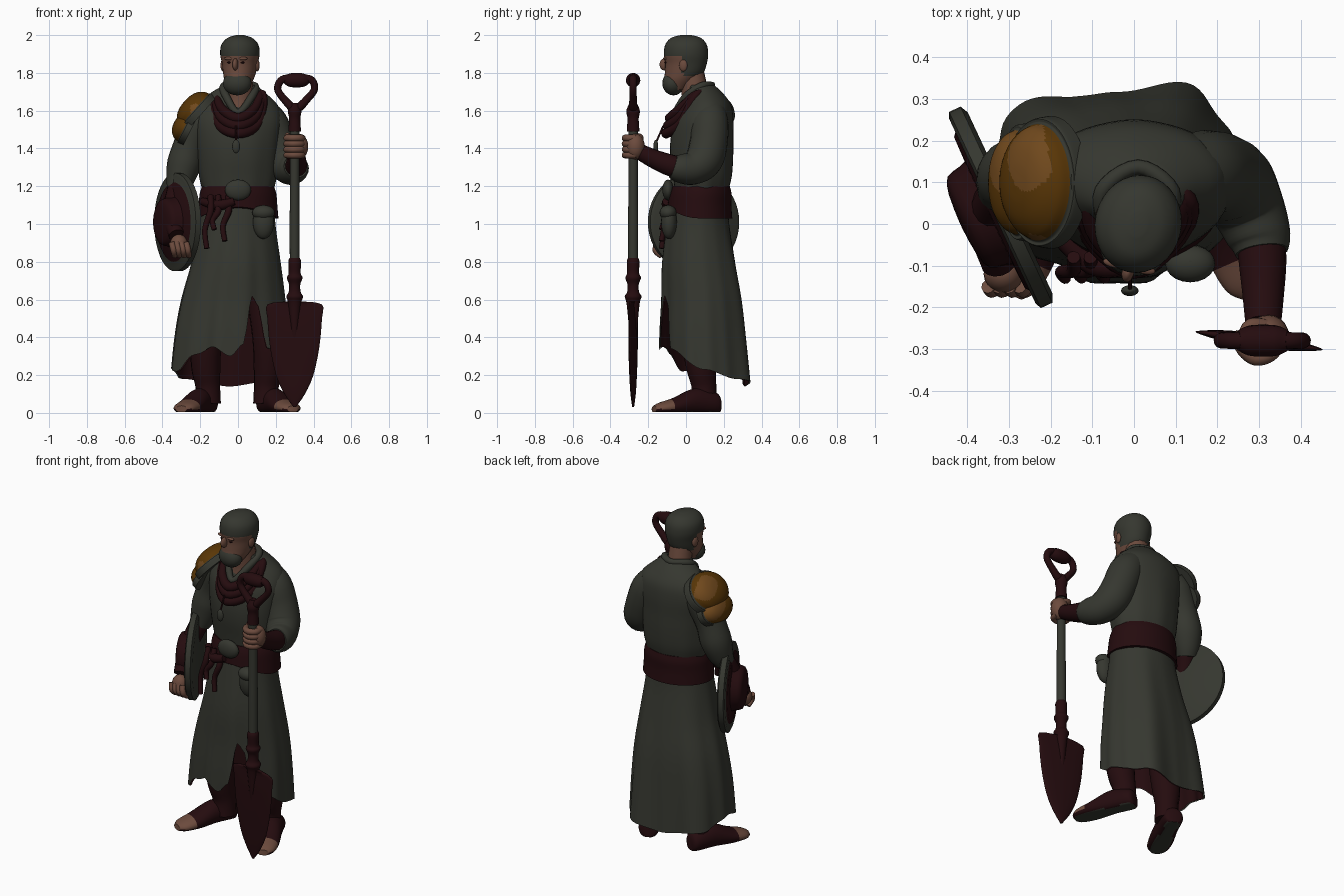
import bpy
import bmesh
from math import sin, cos, pi, radians, degrees, hypot
from mathutils import Vector, Matrix

cube = bpy.data.objects.get("Cube")
if cube:
    bpy.data.objects.remove(cube, do_unlink=True)


def material(name, colour):
    mat = bpy.data.materials.new(name)
    mat.use_nodes = True
    mat.diffuse_color = (*colour, 1)
    shader = next(n for n in mat.node_tree.nodes if n.type == 'BSDF_PRINCIPLED')
    shader.inputs["Base Color"].default_value = (*colour, 1)
    shader.inputs["Roughness"].default_value = 0.9
    return mat


GREY = material("grey cloth", (.036, .038, .029))
RED = material("dark red leather", (.018, .0035, .0045))
GOLD = material("dark gold", (.1, .037, .002))
LIGHT_GOLD = material("light gold", (.16, .065, .012))
SKIN = material("skin", (.15, .07, .047))


def finish(name, bm, mats, rule=None, matrix=None, floor=False):
    """Colour faces by a local rule, place the part and shade it smooth."""
    if rule:
        for face in bm.faces:
            face.material_index = int(rule(face.calc_center_median()))
    if matrix:
        bm.transform(matrix)
    if floor:
        for v in bm.verts:
            v.co.z = max(v.co.z, .004)
    bmesh.ops.recalc_face_normals(bm, faces=bm.faces)
    mesh = bpy.data.meshes.new(name)
    bm.to_mesh(mesh)
    bm.free()
    for mat in mats:
        mesh.materials.append(mat)
    obj = bpy.data.objects.new(name, mesh)
    bpy.context.collection.objects.link(obj)
    bpy.ops.object.select_all(action='DESELECT')
    obj.select_set(True)
    bpy.context.view_layer.objects.active = obj
    bpy.ops.object.shade_smooth_by_angle(angle=radians(50))
    return obj


def smooth_path(pts, steps, closed=False):
    """Catmull-Rom interpolation of tuples of any length."""
    n = len(pts)
    get = lambda i: pts[i % n] if closed else pts[min(max(i, 0), n - 1)]
    out = []
    for i in range(n if closed else n - 1):
        for s in range(steps):
            t = s / steps
            out.append(tuple(b + .5 * t * (c - a + t * (2*a - 5*b + 4*c - d + t * (3*b - a - 3*c + d)))
                             for a, b, c, d in zip(get(i - 1), get(i), get(i + 1), get(i + 2))))
    return out if closed else out + [pts[-1]]


def bridge(rings, closed=False, caps=True):
    bm = bmesh.new()
    loops = [[bm.verts.new(p) for p in ring] for ring in rings]
    for a, b in zip(loops, loops[1:] + (loops[:1] if closed else [])):
        for i in range(len(a)):
            j = (i + 1) % len(a)
            bm.faces.new((a[i], a[j], b[j], b[i]))
    if caps and not closed:
        bm.faces.new(loops[0])
        bm.faces.new(loops[-1])
    return bm


def loft(name, sections, mats, steps=4, n=32, hem=None, fold=lambda a: 0, grow=1, caps=True, **kw):
    """Stack of ellipses (z, centre x, centre y, radius x, radius y)."""
    path = smooth_path(sections, steps)
    top, low = path[0][0], path[-1][0]

    def section(z):
        for p, q in zip(path, path[1:]):
            if p[0] >= z >= q[0]:
                t = (p[0] - z) / max(p[0] - q[0], 1e-6)
                return [a + (b - a) * t for a, b in zip(p, q)]
        return path[-1]

    rings = []
    for p in path:
        ring = []
        for i in range(n):
            a = 2 * pi * i / n - pi
            s = section(top + (p[0] - top) * (hem(a) - top) / (low - top)) if hem else p
            k = grow * (1 + fold(a) * (top - s[0]) / (top - low))
            ring.append((s[1] + s[3] * k * cos(a), s[2] + s[4] * k * sin(a), s[0]))
        rings.append(ring)
    return finish(name, bridge(rings, caps=caps), mats, **kw)


def tube(name, pts, mat, closed=False, n=14, steps=5):
    """Round limb through points (x, y, z, radius)."""
    path = smooth_path(pts, steps, closed)
    pos = [Vector(p[:3]) for p in path]
    m = len(pos)
    rings, side, last = [], None, None
    for i in range(m):
        a, b = (pos[i - 1], pos[(i + 1) % m]) if closed else (pos[max(i - 1, 0)], pos[min(i + 1, m - 1)])
        tan = (b - a).normalized()
        side = tan.orthogonal().normalized() if side is None else last.rotation_difference(tan) @ side
        last = tan
        up = tan.cross(side)
        rings.append([pos[i] + path[i][3] * (side * cos(2*pi*k/n) + up * sin(2*pi*k/n)) for k in range(n)])
    return finish(name, bridge(rings, closed), [mat])


def ball(name, loc, size, mat, matrix=None):
    bm = bmesh.new()
    bmesh.ops.create_uvsphere(bm, u_segments=20, v_segments=12, radius=1)
    place = Matrix.Translation(loc) @ Matrix.Diagonal((*size, 1))
    return finish(name, bm, [mat], matrix=matrix @ place if matrix else place)


# Head, turned a little to its right
HEAD = Matrix.Translation((.01, 0, 0)) @ Matrix.Rotation(radians(-12), 4, 'Z')
loft("head", [(2, 0, 0, .02, .03), (1.985, 0, 0, .065, .08), (1.95, 0, 0, .097, .11),
              (1.9, 0, 0, .104, .118), (1.85, 0, 0, .094, .111), (1.8, 0, -.01, .086, .103),
              (1.76, 0, -.03, .075, .085), (1.71, 0, -.05, .05, .05)], [SKIN, GREY], steps=5,
     rule=lambda c: c.z > 1.892 or (c.y > 0 and c.z > 1.78), matrix=HEAD)
ball("beard", (0, -.068, 1.745), (.077, .058, .064), GREY, HEAD)
ball("nose", (0, -.117, 1.845), (.015, .026, .032), SKIN, HEAD)
for s, label in ((1, "left"), (-1, "right")):
    ball(label + "_ear", (s * .093, .005, 1.84), (.012, .022, .032), SKIN, HEAD)
    ball(label + "_eye", (s * .035, -.101, 1.855), (.013, .007, .005), RED, HEAD)
    ball(label + "_brow", (s * .036, -.104, 1.876), (.028, .011, .009), SKIN, HEAD)
tube("neck", [(0, .045, 1.58, .075), (.01, .05, 1.67, .072), (.01, .03, 1.8, .066)], SKIN)

# Tunic, collar and scarf
loft("tunic", [(1.735, .01, .075, .085, .075), (1.69, 0, .1, .15, .098), (1.63, 0, .11, .21, .128),
               (1.55, 0, .095, .235, .155), (1.45, 0, .083, .225, .166), (1.35, 0, .082, .215, .166),
               (1.25, 0, .085, .205, .155), (1.17, 0, .08, .185, .14)], [GREY],
     fold=lambda a: .015 * sin(9 * a), n=48)
tube("collar", [(.01, .137, 1.735, .018), (-.075, .08, 1.73, .02), (-.06, -.005, 1.67, .02),
                (0, -.055, 1.59, .018), (.07, -.005, 1.67, .02), (.09, .08, 1.73, .02)], GREY, True)
for i in range(3):
    drop, w = .04 * i, .01 * i
    tube("scarf_loop", [(.01, .13, 1.66, .018), (-.1 - w, .07, 1.68, .02),
                        (-.085 - w, -.03, 1.61 - drop, .024), (0, -.085 - w, 1.56 - drop, .027),
                        (.085 + w, -.03, 1.61 - drop, .024), (.11 + w, .06, 1.69, .02)], RED, True)
tube("pendant_cord", [(-.01, -.12, 1.52, .005), (-.01, -.155, 1.44, .005)], RED, n=8)
ball("pendant", (-.01, -.16, 1.41), (.021, .013, .036), GREY)


def lookup(table, a):
    """Value at an angle, from pairs of degrees and value."""
    d = degrees(a)
    for (a0, v0), (a1, v1) in zip(table, table[1:]):
        if a0 <= d <= a1:
            t = (d - a0) / (a1 - a0)
            return v0 + (v1 - v0) * t * t * (3 - 2 * t)
    return table[0][1]


# Long skirt with a front flap, a raised opening, deep back folds and a lining
HEM = [(-180, .24), (-150, .22), (-128, .31), (-108, .35), (-90, .3), (-79, .36), (-69, .62),
       (-62, .58), (-50, .34), (0, .23), (45, .18), (90, .14), (135, .18), (181, .24)]
FOLDS = [(-180, 0), (-150, .06), (-118, -.03), (-100, .07), (-78, .07), (-60, -.02), (-30, .02), (0, 0),
         (35, .03), (60, .18), (90, -.07), (110, -.04), (131, .13), (155, .01), (181, 0)]
SKIRT = [(1.14, 0, .07, .19, .15), (1, -.005, .065, .203, .165), (.8, -.01, .07, .235, .193),
         (.6, -.025, .085, .275, .21), (.4, -.035, .09, .3, .222), (.13, -.045, .1, .315, .23)]
for label, mat, grow in (("skirt", GREY, 1), ("skirt_lining", RED, .97)):
    loft(label, SKIRT, [mat], n=120, steps=5, hem=lambda a: lookup(HEM, a), grow=grow, caps=False,
         fold=lambda a: lookup(FOLDS, a) + .015 * sin(13 * a))

# Sash, buckle, pouch and hanging straps
loft("sash", [(1.2, 0, .08, .19, .152), (1.16, 0, .077, .203, .164), (1.1, 0, .072, .208, .168),
              (1.02, 0, .07, .215, .176)], [RED], n=48, hem=lambda a: 1.03 + .06 * max(0, -sin(a)) ** 2)
ball("buckle", (0, -.095, 1.18), (.07, .03, .055), GREY)
ball("pouch", (.135, -.09, 1.01), (.056, .042, .09), GREY)
ball("pouch_flap", (.135, -.095, 1.06), (.06, .045, .04), GREY)
for x, low in ((-.165, .87), (-.125, .97), (-.07, .91)):
    tube("hanging_strap", [(x + .02, -.08, 1.15, .016), (x + .02, -.11, 1.07, .018),
                           (x - .01, -.115, (1.07 + low) / 2, .015), (x, -.13, low, .014)], RED, n=10)
tube("sash_knot", [(-.19, -.02, 1.12, .02), (-.1, -.095, 1.1, .028), (-.02, -.105, 1.12, .02)], RED)

# Legs and turned-out feet with bare toes
for s, label, x in ((1, "left", .14), (-1, "right", -.15)):
    tube(label + "_leg", [(x, .08, .65, .1), (x + s * .02, .06, .4, .085), (x + s * .02, .08, .24, .078),
                          (x + s * .01, .095, .14, .066), (x + s * .01, .095, .05, .07)], RED)
    heading = Vector((s * .4, -.917, 0))
    side = heading.cross(Vector((0, 0, 1)))
    frame = Matrix((side, (0, 0, 1), heading)).transposed().to_4x4()
    loft(label + "_foot", [(0, 0, .04, .035, .04), (.025, 0, .05, .058, .06), (.14, 0, .06, .064, .07),
                           (.26, 0, .035, .07, .045), (.34, 0, .025, .06, .03), (.375, 0, .02, .032, .018)],
         [RED, SKIN, GREY], n=24, rule=lambda c: 2 if c.y < .004 else c.z > .285 and c.y > .02,
         matrix=Matrix.Translation((x, .175, 0)) @ frame, floor=True)

# Arms
tube("left_sleeve", [(.12, .13, 1.59, .085), (.165, .125, 1.53, .1), (.205, .12, 1.43, .1),
                     (.24, .095, 1.34, .1), (.275, .035, 1.295, .088), (.3, -.03, 1.295, .077),
                     (.307, -.068, 1.305, .064)], GREY, n=20)
tube("left_bracer", [(.3, .02, 1.285, .058), (.308, -.08, 1.31, .058), (.31, -.17, 1.345, .05),
                     (.31, -.24, 1.38, .043)], RED)
ball("left_palm", (.322, -.268, 1.41), (.05, .05, .068), SKIN)
for i in range(4):
    z = 1.365 + .03 * i
    tube("left_finger", [(.3 + .043 * cos(a), -.28 + .043 * sin(a), z, .018)
                         for a in (radians(d) for d in (20, -40, -100, -160, -210))], SKIN, n=10)
tube("left_thumb", [(.33, -.25, 1.44, .02), (.28, -.245, 1.46, .018), (.26, -.28, 1.47, .014)], SKIN)
tube("right_sleeve", [(-.15, .13, 1.6, .085), (-.2, .12, 1.54, .1), (-.255, .12, 1.42, .086),
                      (-.285, .115, 1.32, .09), (-.305, .1, 1.24, .076), (-.32, .08, 1.18, .058)], GREY, n=20)
tube("right_bracer", [(-.31, .09, 1.22, .055), (-.35, .01, 1.06, .05), (-.325, -.095, .94, .042)], RED)
ball("right_palm", (-.313, -.12, .89), (.048, .045, .055), SKIN)
for i in range(4):
    x = -.35 + .025 * i
    tube("right_finger", [(x, -.15, .9, .017), (x + .01, -.16, .86, .017), (x + .015, -.13, .83, .014)], SKIN, n=10)


# Layered shoulder guard with rimmed gold domes
def dome(name, loc, tilt, rx, ry, h):
    profile = ((1, .06), (.96, .35), (.82, .65), (.55, .88), (.25, .98), (.22, 1.06), (-.15, 1.1))
    loft(name, [(h * z, 0, 0, rx * r, ry * r) for z, r in profile], [GOLD, LIGHT_GOLD, GREY], n=64, steps=5,
         rule=lambda c: 2 if c.z < .3 * h else sin(27 * c.x + 1) + sin(24 * c.y + 9 * c.x) > .7,
         matrix=Matrix.Translation(loc) @ Matrix.Rotation(radians(tilt), 4, 'Y'))


dome("upper_shoulder_guard", (-.21, .1, 1.585), -48, .12, .145, .098)
dome("lower_shoulder_guard", (-.262, .1, 1.5), -63, .085, .13, .085)

# Round shield on the right forearm
facing = Vector((-.906, -.424, 0))
SHIELD = Matrix.Translation((-.32, .04, 1.01)) @ facing.to_track_quat('Z', 'Y').to_matrix().to_4x4()
disc = lambda rows: [(z, 0, 0, r, r) for z, r in rows]
loft("shield", disc(((-.025, .24), (-.015, .26), (.015, .26), (.022, .245), (.022, .21), (.03, .2), (.035, .02))),
     [GREY, RED], steps=1, n=48, rule=lambda c: hypot(c.x, c.y) < .215 and c.z > .01, matrix=SHIELD)
loft("shield_boss", disc(((.02, .14), (.05, .13), (.085, .12), (.1, .08), (.105, .01))),
     [RED], steps=2, matrix=SHIELD)

# Shovel: blade, socket, shaft and looped handle
SHOVEL = Matrix.Translation((.3, -.28, 0)) @ Matrix.Rotation(radians(-8), 4, 'Z')
loft("shovel_blade", [(.59, 0, 0, .03, .02), (.575, 0, 0, .145, .01), (.5, 0, 0, .146, .015),
                      (.35, 0, 0, .132, .017), (.2, 0, 0, .1, .015), (.1, 0, 0, .055, .012),
                      (.03, 0, 0, .006, .005)], [RED], steps=3, matrix=SHOVEL)
loft("shovel_socket", disc(((.82, .027), (.8, .034), (.74, .032), (.715, .042), (.68, .03), (.64, .032),
                            (.615, .045), (.58, .035), (.45, .022), (.3, .008))), [RED], n=16, matrix=SHOVEL)
loft("shovel_shaft", disc(((1.52, .026), (1.2, .025), (1, .027), (.8, .026))), [GREY], n=16, matrix=SHOVEL)
loft("handle_socket", disc(((1.64, .02), (1.6, .036), (1.56, .03), (1.52, .032), (1.49, .034))),
     [RED], n=16, matrix=SHOVEL)
tube("handle_loop", [(.305, -.28, 1.61, .024), (.245, -.28, 1.66, .02), (.21, -.28, 1.715, .019),
                     (.235, -.28, 1.765, .02), (.31, -.28, 1.77, .022), (.385, -.28, 1.765, .02),
                     (.405, -.28, 1.715, .019), (.365, -.28, 1.66, .02)], RED, True)
tube("handle_grip", [(.25, -.28, 1.768, .024), (.28, -.28, 1.762, .037), (.34, -.28, 1.762, .037),
                     (.37, -.28, 1.768, .024)], RED)
